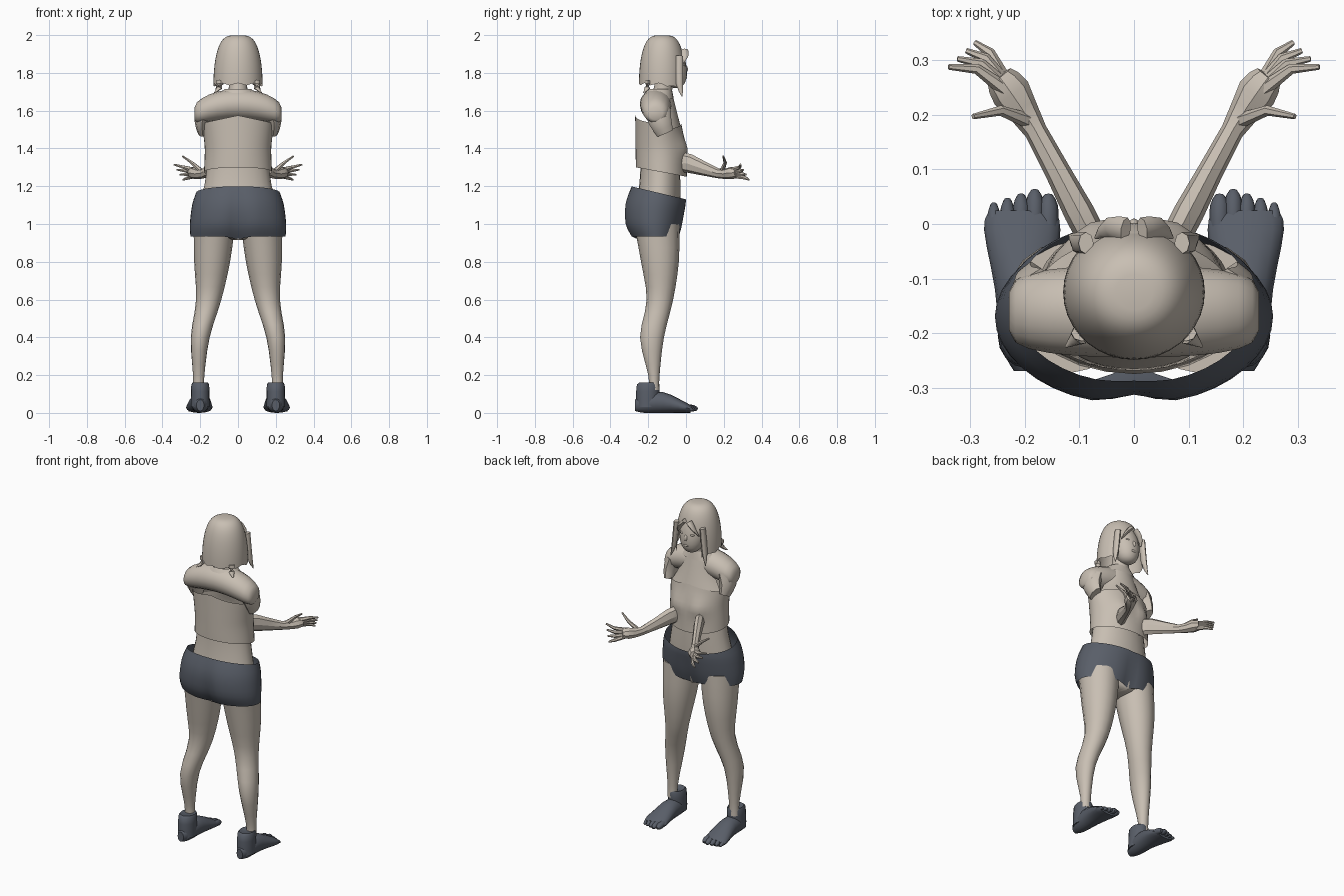
import bpy, bmesh, math
from mathutils import Vector

cube = bpy.data.objects.get("Cube")
if cube:
    bpy.data.objects.remove(cube)


def material(name, rgb):
    m = bpy.data.materials.new(name)
    m.use_nodes = True
    m.diffuse_color = (*rgb, 1)
    m.node_tree.nodes["Principled BSDF"].inputs["Base Color"].default_value = (*rgb, 1)
    return m


clay = material("warm clay", (.58, .52, .45))
slate = material("slate grey", (.1, .113, .14))
X, Y, Z = Vector((1, 0, 0)), Vector((0, 1, 0)), Vector((0, 0, 1))
AXES = {"x": (Y, Z), "y": (X, Z), "z": (X, Y)}


def flow(keys, steps):
    """Smooth in-between sections for a short list of key sections."""
    keys = [Vector(key) for key in keys]
    keys = [keys[0], *keys, keys[-1]]
    sections = []
    for a, b, c, d in zip(keys, keys[1:], keys[2:], keys[3:]):
        for i in range(steps):
            t = i / steps
            bend = (a * 2 - b * 5 + c * 4 - d) * t + (b * 3 - a - c * 3 + d) * t * t
            sections.append(b + (c - a + bend) * (t / 2))
    return sections + [keys[-1]]


def skin(name, frames, mat, sides=24, caps=True, arc=None, shape=None, drop=None, mirror=False, angle=50):
    """Skin ellipses given as (centre, side, up); arc leaves the section open."""
    bm = bmesh.new()
    start, end = arc or (0, math.tau)
    count = sides + 1 if arc else sides
    rows = []
    for centre, side, up in frames:
        row = []
        for i in range(count):
            a = start + (end - start) * i / sides
            point = centre + side * math.cos(a) + up * math.sin(a)
            if shape:
                shape(point, a)
            row.append(bm.verts.new(point))
        rows.append(row)
    for low, high in zip(rows, rows[1:]):
        for i in range(sides):
            j = (i + 1) % count
            bm.faces.new((low[i], low[j], high[j], high[i]))
    if caps:
        bm.faces.new(rows[0])
        bm.faces.new(rows[-1])
    if drop:
        gone = [f for f in bm.faces if drop(f.calc_center_median())]
        bmesh.ops.delete(bm, geom=gone, context="FACES")
    bmesh.ops.recalc_face_normals(bm, faces=bm.faces)
    mesh = bpy.data.meshes.new(name)
    bm.to_mesh(mesh)
    bm.free()
    mesh.materials.append(mat)
    ob = bpy.data.objects.new(name, mesh)
    bpy.context.collection.objects.link(ob)
    bpy.ops.object.select_all(action="DESELECT")
    ob.select_set(True)
    bpy.context.view_layer.objects.active = ob
    bpy.ops.object.shade_smooth_by_angle(angle=math.radians(angle))
    if mirror:
        ob.modifiers.new("Mirror", "MIRROR").use_mirror_merge = False


def loft(name, keys, mat, axis="z", steps=3, **options):
    """Loft through (x, y, z, radius, radius) sections square to one axis."""
    u, v = AXES[axis]
    skin(name, [(k.xyz if len(k) < 5 else Vector(k[:3]), u * k[3], v * k[4]) for k in flow(keys, steps)],
         mat, **options)


def tube(name, keys, mat, steps=2, sides=8, **options):
    """Mirrored pair of tubes through (x, y, z, half width, half height)."""
    keys = flow(keys, steps)
    points = [Vector(k[:3]) for k in keys]
    frames = []
    for i, k in enumerate(keys):
        along = (points[min(i + 1, len(keys) - 1)] - points[max(i - 1, 0)]).normalized()
        side = along.cross(Z if abs(along.z) < .9 else Y).normalized()
        frames.append((points[i], side * k[3], side.cross(along) * k[4]))
    skin(name, frames, mat, sides=sides, mirror=True, **options)


def ball(name, centre, size, mat, axis=2, start=-85, fullness=1, rings=12, droop=0, **options):
    """Rounded form; fullness below one makes it boxier, droop lowers its ends."""
    u, v = AXES["xyz"[axis]]
    frames = []
    for i in range(rings + 1):
        t = math.radians(start + (85 - start) * i / rings)
        middle = Vector(centre)
        middle[axis] += size[axis] * math.sin(t)
        middle.z -= droop * math.sin(t) ** 2
        r = math.cos(t) ** fullness
        frames.append((middle, u * u.dot(size) * r, v * v.dot(size) * r))
    skin(name, frames, mat, **options)


def hump(value, middle, width):
    return math.exp(-((value - middle) / width) ** 2)


def ramp(value, start, end):
    return max(0, (value - start) / (end - start))


# Legs
loft("legs", [(.125, -.155, 1, .11, .12), (.137, -.138, .8, .095, .1), (.155, -.138, .6, .067, .07),
              (.2, -.18, .4, .05, .063), (.208, -.17, .2, .03, .03), (.208, -.168, .12, .03, .027)],
     clay, sides=16, mirror=True)

# Feet with ankle cuffs and toes
loft("ankle_cuffs", [(.2, -.205, .03, .05, .058), (.2, -.2, .15, .047, .06), (.2, -.19, .155, .03, .03)],
     slate, sides=16, mirror=True)
loft("feet", [(.2, -.27, .04, .02, .03), (.2, -.22, .05, .045, .05), (.2, -.12, .055, .055, .055),
              (.205, -.01, .03, .07, .03), (.205, .025, .02, .06, .02)], slate, axis="y", sides=16, mirror=True)
for i in range(5):
    x, tip, r = .157 + .025 * i, .06 - .008 * abs(i - 1), .018 - .0015 * i
    tube(f"toe_{i + 1}", [(x, -.02, .03, r, r), (x, tip - .02, .025, r, r), (x, tip, r, r / 2, r / 2)], slate)


# Shorts, with a cleft behind and a tilted waistband
def shorts_shape(p, a):
    s, centre = math.sin(a), hump(p.x, 0, .045)
    low = ramp(p.z, 1.2, .95)
    p.y += centre * low * (.04 if s < 0 else -.025)
    p.z -= .035 * s * ramp(p.z, 1.09, 1.165) + .015 * centre * low


loft("shorts", [(0, -.163, .935, .252, .133), (0, -.17, 1, .255, .158), (0, -.163, 1.1, .243, .166),
                (0, -.145, 1.165, .222, .148)], slate, sides=40, caps=False, shape=shorts_shape)
loft("pelvis", [(0, -.155, .915, .03, .1), (0, -.155, 1, .2, .12), (0, -.138, 1.22, .175, .108),
                (0, -.138, 1.4, .15, .1)], clay)


# Cropped top: low armholes, raised back edge, bust at the front
def top_shape(p, a):
    s, c = math.sin(a), abs(math.cos(a))
    rim = ramp(p.z, 1.42, 1.5)
    if s > 0:
        p.y += .018 * hump(abs(p.x), .075, .05) * hump(p.z, 1.4, .05)
    p.z -= .025 * s * ramp(p.z, 1.33, 1.275)
    p.z += rim * (.075 - .04 * c if s < 0 else .03 - .03 * c)


loft("cropped_top", [(0, -.13, 1.275, .18, .135), (0, -.134, 1.4, .176, .133), (0, -.147, 1.5, .187, .122)],
     clay, steps=5, sides=40, caps=False, shape=top_shape)
loft("halter_panel", [(0, -.145, 1.48, .182, .127), (0, -.145, 1.58, .125, .1), (0, -.135, 1.7, .08, .06)],
     clay, sides=18, caps=False, arc=(.35, math.pi - .35))

# Shoulders, cut sleeves and neck
ball("shoulders", (0, -.16, 1.635), (.23, .085, .08), clay, axis=0, fullness=.35, droop=.05, sides=16)
tube("sleeve_stumps", [(.175, -.15, 1.6, .045, .07), (.19, -.135, 1.54, .04, .06), (.187, -.11, 1.48, .025, .045)],
     clay)
loft("neck", [(0, -.15, 1.6, .07, .06), (0, -.125, 1.7, .05, .05), (0, -.11, 1.78, .05, .05)], clay)
loft("collar", [(0, -.15, 1.665, .125, .085), (0, -.14, 1.715, .07, .065)], clay, caps=False)


# Head and facial relief
def jaw_shape(p, a):
    p.y += (1.85 - p.z) * .2


ball("head", (0, -.08, 1.85), (.08, .08, .13), clay, fullness=.8, shape=jaw_shape)
ball("nose", (0, -.006, 1.82), (.011, .016, .022), clay)
ball("lips", (0, -.004, 1.775), (.02, .01, .008), clay)
ball("eyelids", (.032, -.013, 1.843), (.015, .01, .007), clay, mirror=True)


# Bobbed hair with an opening for the face and loose tips
def hair_shape(p, a):
    p.z -= ramp(p.z, 1.8, 1.74) * (.03 * max(0, math.sin(a)) + .006 * math.sin(a * 9))


def face_opening(c):
    in_front = c.z < 1.88 and c.y > -.045 and abs(c.x) < .085
    return in_front or (c.z < 1.75 and c.y > -.14 and abs(c.x) < .03)


ball("bobbed_hair", (0, -.125, 1.74), (.13, .124, .26), clay, start=0, fullness=.55, rings=14, sides=36,
     shape=hair_shape, drop=face_opening)
tube("front_locks", [(.088, -.035, 1.89, .014, .02), (.102, -.035, 1.75, .014, .02), (.118, -.02, 1.675, .002, .002)],
     clay)
tube("back_locks", [(.095, -.2, 1.76, .02, .015), (.1, -.205, 1.72, .018, .012), (.125, -.225, 1.695, .002, .002)],
     clay)
tube("fringe_locks", [(.015, -.01, 1.92, .022, .012), (.045, -.008, 1.885, .02, .01), (.07, -.025, 1.84, .003, .003)],
     clay)

# Forearms and palms
tube("forearms", [(.068, -.042, 1.328, .026, .05), (.1, .02, 1.32, .028, .05), (.18, .17, 1.268, .021, .026),
                  (.225, .24, 1.27, .037, .033), (.247, .27, 1.272, .026, .026)], clay, angle=25)


# Thumbs and a fan of four fingers
def finger(name, base, knuckle, tip):
    joints = zip((base, knuckle, tip), (.014, .0095, .005))
    tube(name, [(*p, r, r) for p, r in joints], clay, steps=1, sides=6, angle=25)


finger("thumbs", Vector((.195, .19, 1.28)), Vector((.245, .208, 1.325)), Vector((.295, .197, 1.36)))
for i, name in enumerate(["index", "middle", "ring", "little"]):
    base = Vector((.237, .247 + .005 * i, 1.287 - .011 * i))
    tip = Vector((.34 - .016 * i, .288 + .015 * i, 1.315 - .027 * i))
    finger(name + "_fingers", base, (base + tip) / 2 + Y * .017, tip)
